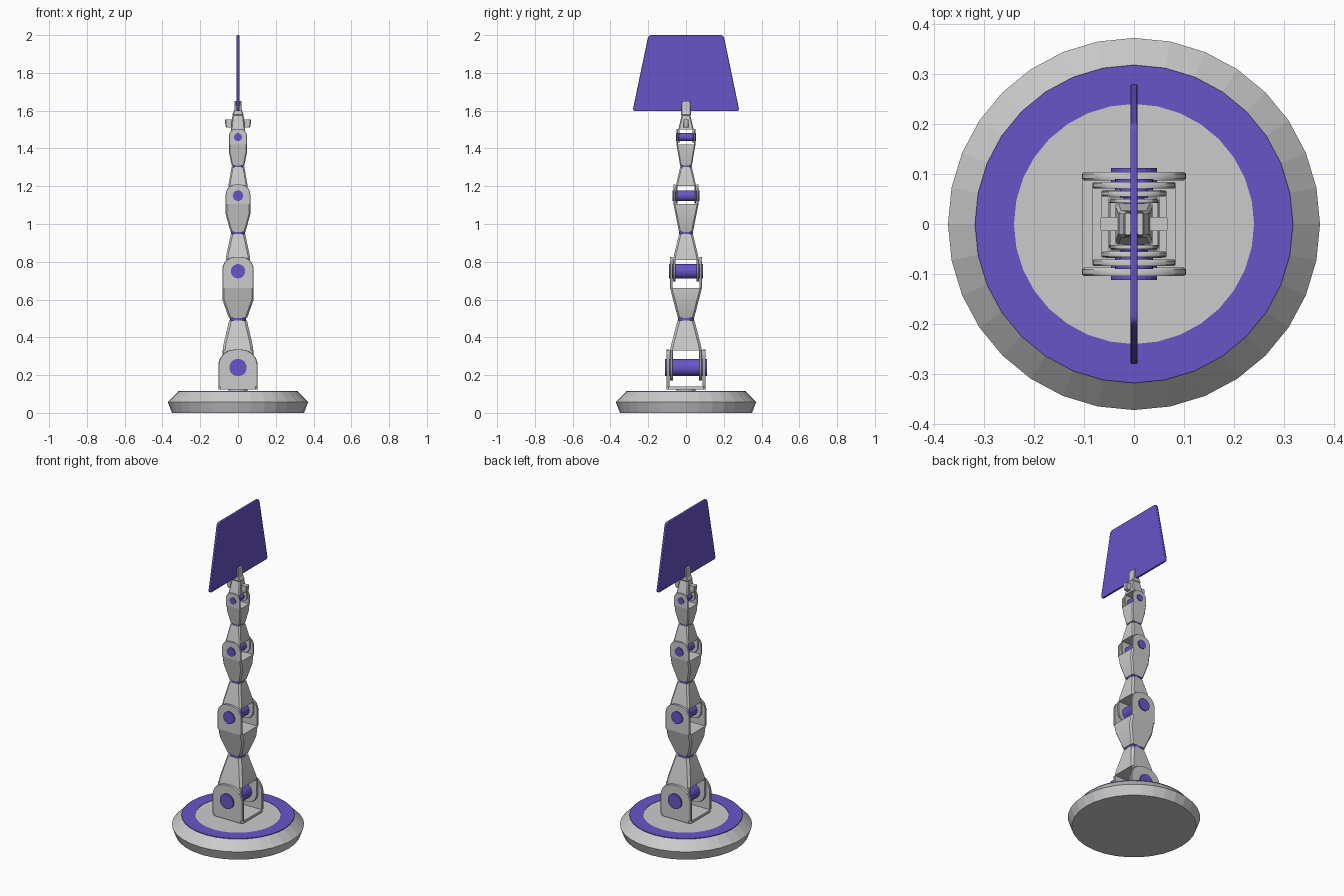
import bpy, bmesh, math
from mathutils import Matrix

if "Cube" in bpy.data.objects:
    bpy.data.objects.remove(bpy.data.objects["Cube"])

purple = bpy.data.materials.new("purple")
purple.diffuse_color = (0.14, 0.09, 0.58, 1)
purple.use_nodes = True
purple.node_tree.nodes["Principled BSDF"].inputs["Base Color"].default_value = purple.diffuse_color


def finish(name, bm, mat=None, smooth=False):
    bmesh.ops.recalc_face_normals(bm, faces=bm.faces)
    me = bpy.data.meshes.new(name)
    bm.to_mesh(me)
    bm.free()
    ob = bpy.data.objects.new(name, me)
    bpy.context.collection.objects.link(ob)
    if mat:
        me.materials.append(mat)
    if smooth:
        bpy.ops.object.select_all(action='DESELECT')
        ob.select_set(True)
        bpy.context.view_layer.objects.active = ob
        bpy.ops.object.shade_smooth_by_angle(angle=math.radians(28))
    return ob


def skin(bm, loops, closed=False):
    """Bridge equal-sized vertex loops; cap the ends unless closed."""
    pairs = list(zip(loops, loops[1:] + loops[:1])) if closed else list(zip(loops, loops[1:]))
    for a, b in pairs:
        for i in range(len(a)):
            j = (i + 1) % len(a)
            bm.faces.new((a[i], a[j], b[j], b[i]))
    if not closed:
        bm.faces.new(loops[0])
        bm.faces.new(loops[-1])


def loft(name, rings, c, cx=0, cy=0, mat=None):
    """Stack of chamfered rectangles given as (z, half x, half y)."""
    bm = bmesh.new()
    loops = []
    for z, hx, hy in rings:
        k = min(c, 0.45 * hx, 0.45 * hy)
        pts = [(hx, -hy + k), (hx, hy - k), (hx - k, hy), (-hx + k, hy),
               (-hx, hy - k), (-hx, -hy + k), (-hx + k, -hy), (hx - k, -hy)]
        loops.append([bm.verts.new((x + cx, y + cy, z)) for x, y in pts])
    skin(bm, loops)
    return finish(name, bm, mat, True)


def lathe(name, prof, n, mat=None, closed=False):
    bm = bmesh.new()
    loops = [[bm.verts.new((r * math.cos(2 * math.pi * i / n), r * math.sin(2 * math.pi * i / n), z))
              for i in range(n)] for r, z in prof]
    skin(bm, loops, closed)
    return finish(name, bm, mat)


def axle(name, r, half, z):
    bm = bmesh.new()
    bmesh.ops.create_cone(bm, cap_ends=True, segments=24, radius1=r, radius2=r, depth=2 * half,
                          matrix=Matrix.Translation((0, 0, z)) @ Matrix.Rotation(math.pi / 2, 4, 'X'))
    return finish(name, bm, purple)


def rounded_end(z, rise, hx, hy):
    """Rings that round off a plate end above (or below) height z."""
    rings = []
    for i in range(9):
        a = math.radians(84) * i / 8
        rings.append((z + rise * math.sin(a), hx * math.cos(a) ** 0.8, hy))
    return rings


# Pedestal
lathe("base", [(0.35, 0), (0.372, 0.058), (0.32, 0.11), (0.316, 0.114)], 32)
lathe("base_ring", [(0.24, 0.108), (0.318, 0.108), (0.318, 0.116), (0.24, 0.116)], 32, purple, True)
lathe("base_neck", [(0.05, 0.11), (0.05, 0.13)], 24)

# Joints: pivot z, half x, half y, pin radius, start (z, hx, hy), waist z, slot floor, upper body z, neck (z, hx, hy)
joints = [
    (0.24, 0.104, 0.104, 0.046, (0.125, 0.104, 0.104), 0.13, 0.14, 0.33, (0.489, 0.047, 0.045)),
    (0.75, 0.083, 0.084, 0.038, (0.502, 0.048, 0.043), 0.60, 0.66, 0.81, (0.946, 0.038, 0.037)),
    (1.15, 0.065, 0.066, 0.028, (0.958, 0.039, 0.037), 1.05, 1.105, 1.20, (1.301, 0.034, 0.031)),
    (1.46, 0.048, 0.050, 0.021, (1.309, 0.033, 0.031), 1.38, 1.42, 1.50, (1.575, 0.030, 0.023)),
]
for n, (p, s, w, r, start, waist, floor, up, neck) in enumerate(joints, 1):
    c = 0.12 * s
    # Outer fork: tapered foot and two round-topped cheeks
    f = (waist - start[0]) / (floor - start[0])
    loft(f"fork_body_{n}", [start, (waist, s, start[2] + f * (w - start[2])), (floor, s, w)], c)
    t = 0.08 * w
    for side in (-1, 1):
        loft(f"fork_cheek_{n}", [(floor, s, t)] + rounded_end(p + 0.1 * s, 0.82 * s, s, t),
             0.05 * s, 0, side * (w - t))
        # Inner lugs of the next arm section
        loft(f"arm_lug_{n}", [(up, 0.78 * s, 0.07 * w)] + rounded_end(p, -0.65 * s, 0.78 * s, 0.07 * w),
             0.05 * s, 0, side * 0.74 * w)
    # Arm section tapering to the neck
    loft(f"arm_body_{n}", [(up, 0.78 * s, 0.81 * w), (up + 0.2 * (neck[0] - up), 0.74 * s, 0.75 * w), neck], c)
    axle(f"joint_pin_{n}", r, w * 1.075, p)
    # Swivel collar between sections
    if n < 4:
        q = neck[2] * 0.97
        lathe(f"collar_{n}", [(q, neck[0] - 0.004), (q, neck[0] + 0.017)], 24, purple)

# Wrist wings and clamp jaws holding the panel
for side in (-1, 1):
    loft("wrist_wing", [(1.512, 0.018, 0.013), (1.532, 0.022, 0.014), (1.553, 0.022, 0.014)],
         0.004, side * 0.046)
    loft("clamp_jaw", [(1.585, 0.009, 0.024), (1.62, 0.006, 0.024), (1.652, 0.0055, 0.022)],
         0.003, side * 0.0125)
loft("clamp_base", [(1.57, 0.024, 0.021), (1.58, 0.03, 0.027), (1.60, 0.021, 0.025)], 0.005)

# Trapezoid panel with rounded corners and soft edges
bm = bmesh.new()
loops = [[bm.verts.new((x, y, z)) for y, z in ((-0.283, 1.597), (0.283, 1.597), (0.199, 2.0), (-0.199, 2.0))]
         for x in (-0.007, 0.007)]
skin(bm, loops)
corners = [e for e in bm.edges if abs(e.verts[0].co.x - e.verts[1].co.x) > 0.01]
bmesh.ops.bevel(bm, geom=corners, offset=0.016, segments=4, profile=0.5, affect='EDGES')
panel = finish("panel", bm, purple, True)
bev = panel.modifiers.new("soft_edge", 'BEVEL')
bev.width, bev.segments = 0.003, 2
